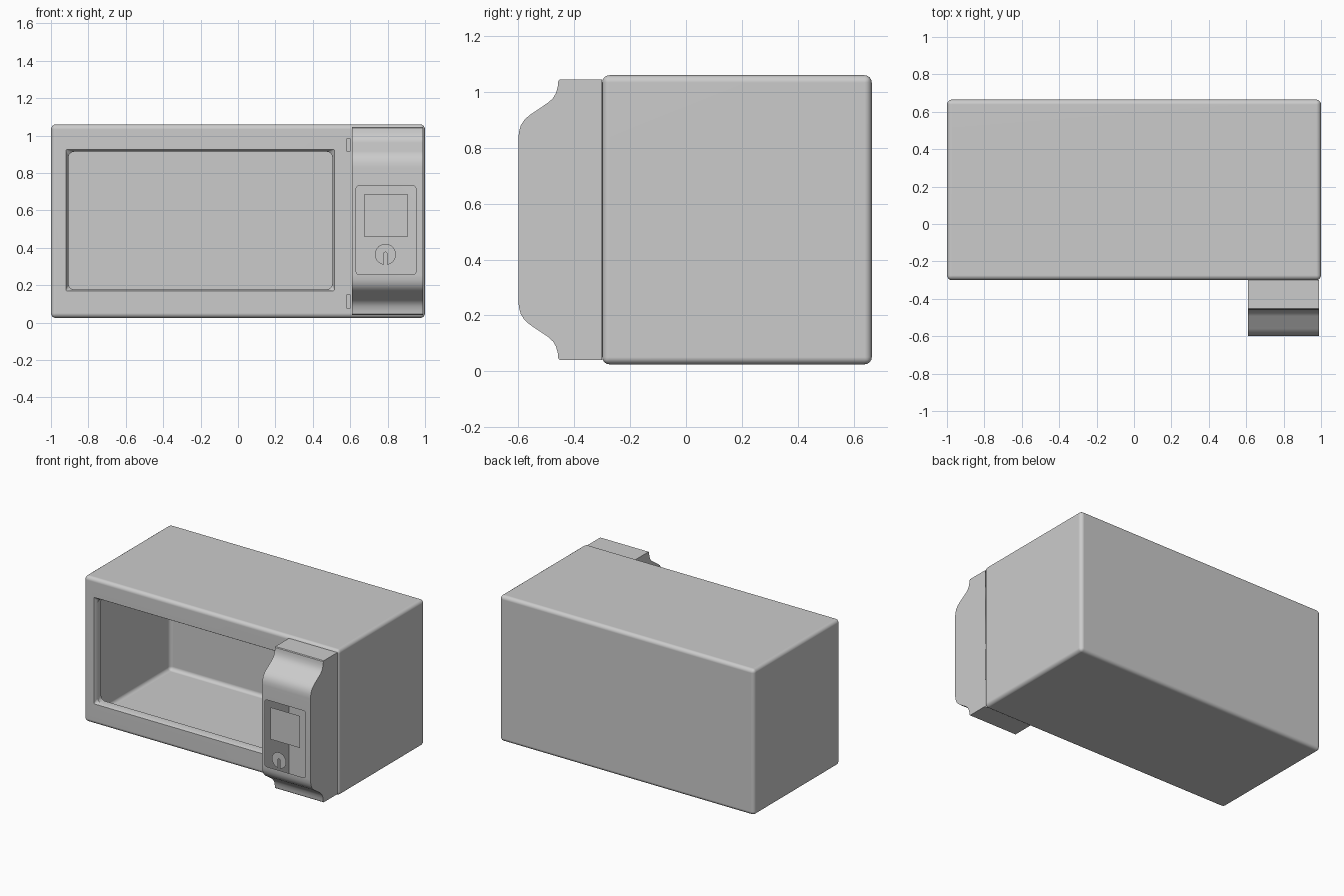
import bpy, bmesh, math
from mathutils import Vector

if "Cube" in bpy.data.objects:
    bpy.data.objects.remove(bpy.data.objects["Cube"])


def rounded_rect(x0, x1, z0, z1, r, seg=6):
    """Corner-rounded rectangle as (x, z) points."""
    pts = []
    corners = ((x1 - r, z1 - r, 0), (x0 + r, z1 - r, 90),
               (x0 + r, z0 + r, 180), (x1 - r, z0 + r, 270))
    for cx, cz, start in corners:
        for i in range(seg + 1):
            a = math.radians(start + 90 * i / seg)
            pts.append((cx + r * math.cos(a), cz + r * math.sin(a)))
    return pts


def add_loop(bm, pts, y):
    return [bm.verts.new((x, y, z)) for x, z in pts]


def bridge(bm, a, b):
    for i in range(len(a)):
        j = (i + 1) % len(a)
        bm.faces.new((a[i], b[i], b[j], a[j]))


def refill_front(bm, face, holes):
    """Replace a front face by the same face with holes cut in it."""
    edges = list(face.edges)
    bmesh.ops.delete(bm, geom=[face], context='FACES_ONLY')
    for h in holes:
        for i in range(len(h)):
            pair = (h[i], h[(i + 1) % len(h)])
            edges.append(bm.edges.get(pair) or bm.edges.new(pair))
    bmesh.ops.triangle_fill(bm, edges=edges, use_beauty=True, normal=(0, -1, 0))


def front_face(bm):
    bm.normal_update()
    return max((f for f in bm.faces if f.normal.y < -0.99), key=lambda f: f.calc_area())


def finish(name, bm, recalc=True):
    if recalc:
        bmesh.ops.recalc_face_normals(bm, faces=bm.faces)
    me = bpy.data.meshes.new(name)
    bm.to_mesh(me)
    bm.free()
    ob = bpy.data.objects.new(name, me)
    bpy.context.collection.objects.link(ob)
    bpy.ops.object.select_all(action='DESELECT')
    ob.select_set(True)
    bpy.context.view_layer.objects.active = ob
    bpy.ops.object.shade_smooth_by_angle(angle=math.radians(35))
    mod = ob.modifiers.new("weighted_normals", 'WEIGHTED_NORMAL')
    mod.keep_sharp = True
    return ob


# Oven body: rounded thin shell, hollow inside
FRONT = -0.30
bm = bmesh.new()
bmesh.ops.create_cube(bm, size=1)
for v in bm.verts:
    v.co = Vector((v.co.x * 2, 0.1825 + v.co.y * 0.965, 0.5425 + v.co.z * 1.035))
bmesh.ops.bevel(bm, geom=bm.edges[:], offset=0.026, segments=4, profile=0.5, affect='EDGES')
face = front_face(bm)

# Window rim: bevelled frame with a short lip going inwards
outer = add_loop(bm, rounded_rect(-0.92, 0.515, 0.17, 0.926, 0.006), FRONT)
inner_pts = rounded_rect(-0.906, 0.504, 0.178, 0.914, 0.03)
inner = add_loop(bm, inner_pts, FRONT + 0.02)
lip = add_loop(bm, inner_pts, FRONT + 0.06)
bridge(bm, outer, inner)
bridge(bm, inner, lip)
holes = [outer]

# Latch slots beside the window
for z0, z1 in ((0.075, 0.15), (0.915, 0.985)):
    pts = rounded_rect(0.582, 0.6, z0, z1, 0.002, 1)
    rim, floor = add_loop(bm, pts, FRONT), add_loop(bm, pts, FRONT + 0.01)
    bridge(bm, rim, floor)
    bm.faces.new(floor)
    holes.append(rim)
refill_front(bm, face, holes)
finish("oven_body", bm)

# Control housing: side profile mirrored top to bottom, swept across x
half = [(-0.30, 0.04), (-0.452, 0.04), (-0.457, 0.045), (-0.459, 0.065), (-0.465, 0.088),
        (-0.476, 0.107), (-0.492, 0.122), (-0.56, 0.168), (-0.578, 0.184),
        (-0.591, 0.204), (-0.598, 0.228), (-0.60, 0.255)]
MID = 0.5425
profile = half + [(y, 2 * MID - z) for y, z in reversed(half)]
bm = bmesh.new()
left = [bm.verts.new((0.61, y, z)) for y, z in profile]
right = [bm.verts.new((0.99, y, z)) for y, z in profile]
for i in range(len(profile) - 1):
    bm.faces.new((left[i], left[i + 1], right[i + 1], right[i]))
bm.faces.new(left)
bm.faces.new(right[::-1])
bmesh.ops.recalc_face_normals(bm, faces=bm.faces)
opening = add_loop(bm, rounded_rect(0.632, 0.951, 0.255 + 0.002, 0.732, 0.015), -0.60)
refill_front(bm, front_face(bm), [opening])
finish("control_housing", bm)

# Display plate set in the housing opening
bm = bmesh.new()
bm.faces.new(add_loop(bm, rounded_rect(0.674, 0.908, 0.46, 0.687, 0.003, 2), -0.60))
bm.normal_update()
if bm.faces[:][0].normal.y > 0:
    bmesh.ops.reverse_faces(bm, faces=bm.faces[:])
finish("display", bm, False)

# Dial face: flat disc with a pointer notch at the bottom
bm = bmesh.new()
cx, cz, r, w = 0.788, 0.365, 0.056, 0.008
gap = math.asin(w / r)
pts = []
for i in range(49):
    a = -math.pi / 2 + gap + (2 * math.pi - 2 * gap) * i / 48
    pts.append((cx + r * math.cos(a), cz + r * math.sin(a)))
for i in range(7):
    a = math.pi - math.pi * i / 6
    pts.append((cx + w * math.cos(a), cz + 0.004 + w * math.sin(a)))
bm.faces.new(add_loop(bm, pts, -0.665))
bm.normal_update()
if bm.faces[:][0].normal.y > 0:
    bmesh.ops.reverse_faces(bm, faces=bm.faces[:])
finish("dial_face", bm, False)
